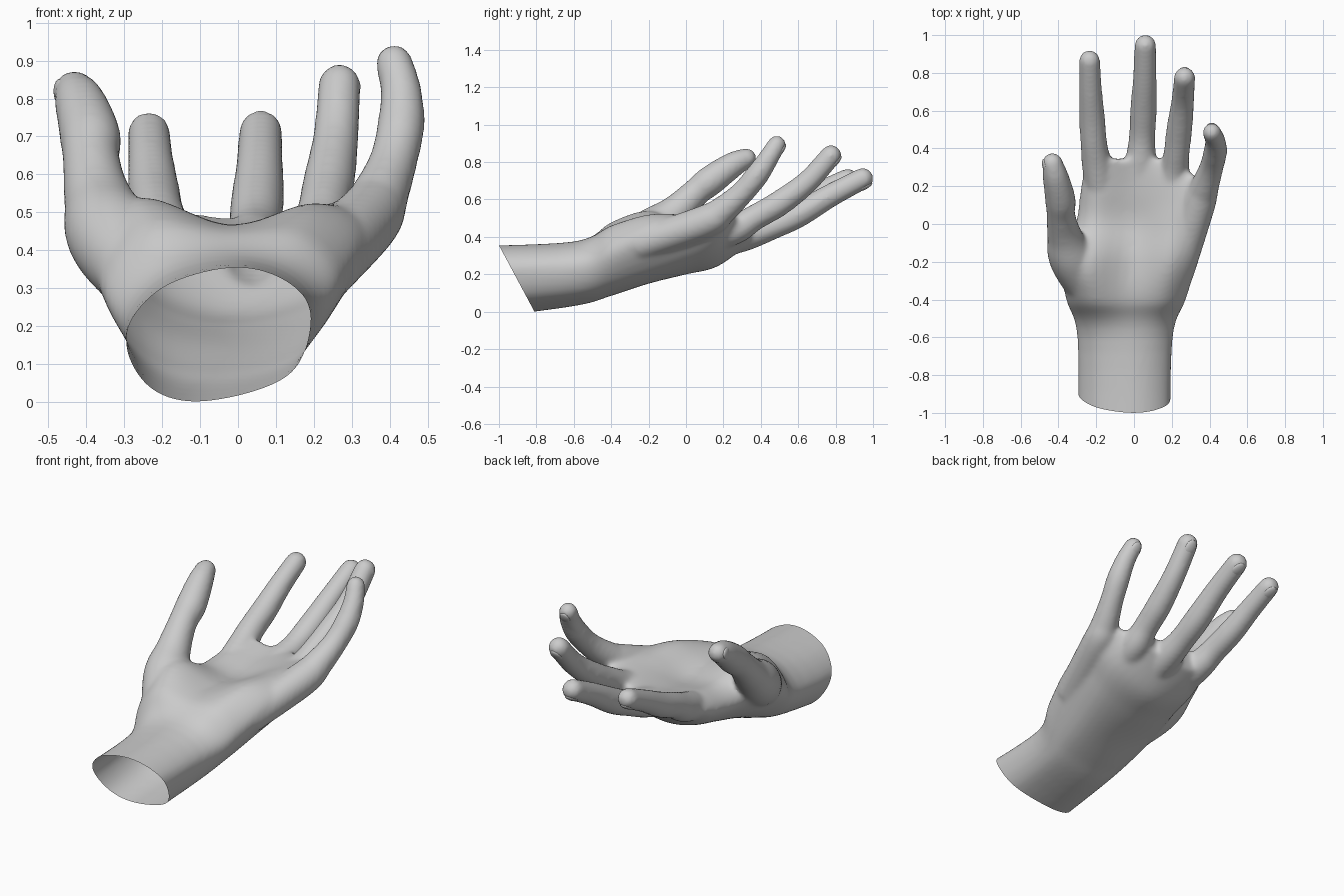
import bpy, bmesh, math
from mathutils import Vector, Matrix

if "Cube" in bpy.data.objects:
    bpy.data.objects.remove(bpy.data.objects["Cube"])


def spline(rows, n, closed=False):
    """Catmull-Rom interpolation of rows of numbers."""
    k, out = len(rows), []
    for i in range(k if closed else k - 1):
        ids = [i - 1, i, i + 1, i + 2]
        ids = [j % k if closed else min(max(j, 0), k - 1) for j in ids]
        for s in range(n):
            t = s / n
            out.append([0.5 * (2 * b + (c - a) * t + (2 * a - 5 * b + 4 * c - d) * t * t
                               + (3 * b - a - 3 * c + d) * t ** 3)
                        for a, b, c, d in zip(*[rows[j] for j in ids])])
    if not closed:
        out.append(list(rows[-1]))
    return out


def loft(bm, rings):
    """Skin a list of vertex rings and cap both ends."""
    vs = [[bm.verts.new(p) for p in r] for r in rings]
    n = len(vs[0])
    for a, b in zip(vs, vs[1:]):
        for i in range(n):
            bm.faces.new((a[i], a[(i + 1) % n], b[(i + 1) % n], b[i]))
    bm.faces.new(vs[0][::-1])
    bm.faces.new(vs[-1])


def digit(bm, rows):
    """Round tube along (x, y, z, radius) rows with a domed tip."""
    pts = spline(rows, 6)
    end, prev = Vector(pts[-1][:3]), Vector(pts[-2][:3])
    d, r = (end - prev).normalized(), pts[-1][3]
    for deg in range(14, 90, 14):
        a = math.radians(deg)
        pts.append([*(end + d * r * math.sin(a)), r * math.cos(a)])
    rings = []
    for i, p in enumerate(pts):
        t = (Vector(pts[min(i + 1, len(pts) - 1)][:3]) - Vector(pts[max(i - 1, 0)][:3])).normalized()
        u = t.cross(Vector((1, 0, 0))).normalized()
        v = t.cross(u)
        rings.append([Vector(p[:3]) + (u * math.cos(w) + v * math.sin(w)) * p[3]
                      for w in (math.tau * j / 24 for j in range(24))])
    loft(bm, rings)
    return end, d, r


bm = bmesh.new()

# wrist and palm: sections along y, 8 (x, z) points each, from thumb side over the palm and round the back
palm = [
    (-1.15, -.30, .16, -.21, .29, -.02, .35, .12, .32, .19, .23, .13, .05, -.10, -.04, -.24, .00),
    (-.60, -.30, .20, -.20, .33, -.02, .375, .13, .34, .205, .24, .14, .09, -.08, .03, -.23, .07),
    (-.40, -.36, .30, -.24, .47, -.03, .455, .17, .45, .275, .32, .17, .14, -.05, .085, -.24, .13),
    (-.20, -.39, .40, -.26, .54, -.02, .465, .20, .52, .335, .41, .20, .20, -.03, .15, -.25, .21),
    (.00, -.31, .36, -.22, .46, .00, .44, .22, .52, .365, .47, .24, .27, .00, .20, -.20, .24),
    (.17, -.285, .38, -.20, .47, .00, .46, .25, .52, .405, .53, .27, .34, .03, .245, -.18, .28),
    (.345, -.26, .45, -.18, .50, .00, .485, .12, .48, .21, .46, .15, .40, .00, .37, -.18, .39),
]
rings = []
for row in spline(palm, 6):
    section = spline(list(zip(row[1::2], row[2::2])), 5, closed=True)
    rings.append([(x, row[0], z) for x, z in section])
loft(bm, rings)

# digits: (x, y, z, radius) along the bones, swelling at the joints
digits = {
    "thumb": [(-.15, -.48, .23, .10), (-.32, -.20, .42, .122), (-.368, -.06, .53, .092),
              (-.387, .05, .635, .076), (-.39, .13, .70, .081), (-.415, .25, .785, .069),
              (-.432, .322, .82, .055)],
    "index": [(-.16, .05, .345, .08), (-.195, .30, .435, .08), (-.212, .42, .495, .071),
              (-.222, .56, .555, .069), (-.23, .71, .635, .061), (-.235, .865, .71, .056)],
    "middle": [(.02, .05, .33, .08), (.035, .31, .405, .082), (.043, .46, .455, .07),
               (.05, .60, .52, .071), (.057, .77, .62, .063), (.06, .945, .712, .058)],
    "ring": [(.17, .02, .37, .08), (.21, .25, .435, .08), (.225, .37, .505, .069),
             (.24, .50, .58, .069), (.258, .65, .695, .061), (.268, .775, .835, .057)],
    "little": [(.23, -.25, .36, .09), (.34, .10, .48, .09), (.375, .20, .545, .076),
               (.41, .30, .635, .064), (.43, .38, .73, .063), (.43, .44, .82, .055),
               (.412, .485, .893, .05)],
}
tips = {name: digit(bm, rows) for name, rows in digits.items()}
bmesh.ops.recalc_face_normals(bm, faces=bm.faces)
me = bpy.data.meshes.new("hand")
bm.to_mesh(me)
bm.free()
hand = bpy.data.objects.new("hand", me)
bpy.context.collection.objects.link(hand)

# fuse everything into one skin and soften the joins
remesh = hand.modifiers.new("fuse", 'REMESH')
remesh.mode, remesh.voxel_size = 'VOXEL', 0.012
soft = hand.modifiers.new("soften", 'SMOOTH')
soft.factor, soft.iterations = 0.5, 14
skin = bpy.data.meshes.new_from_object(hand.evaluated_get(bpy.context.evaluated_depsgraph_get()))
hand.modifiers.clear()
hand.data = skin

# cut the wrist open along a slanted plane
bm = bmesh.new()
bm.from_mesh(skin)
bmesh.ops.bisect_plane(bm, geom=bm.verts[:] + bm.edges[:] + bm.faces[:], plane_co=(0, -1, .355),
                       plane_no=Vector((0, -.355, -.19)), clear_outer=True)
for f in bm.faces:
    f.smooth = True
bm.to_mesh(skin)
bm.free()

# nails: thin ovals set into the backs of the tips
for name, (end, d, r) in tips.items():
    out = Vector((-.85, .45, .3)) if name == "thumb" else d.cross(Vector((1, 0, 0)))
    out = (out - d * out.dot(d)).normalized()
    side = d.cross(out)
    bm = bmesh.new()
    bmesh.ops.create_uvsphere(bm, u_segments=20, v_segments=12, radius=1)
    rot = Matrix((side, d, out)).transposed().to_4x4()
    place = (Matrix.Translation(end + out * r * .74 - d * r * .2) @ rot
             @ Matrix.Diagonal((r * .6, r * .8, r * .27, 1)))
    bmesh.ops.transform(bm, matrix=place, verts=bm.verts)
    for f in bm.faces:
        f.smooth = True
    nail_mesh = bpy.data.meshes.new(name + "_nail")
    bm.to_mesh(nail_mesh)
    bm.free()
    bpy.context.collection.objects.link(bpy.data.objects.new(name + "_nail", nail_mesh))
